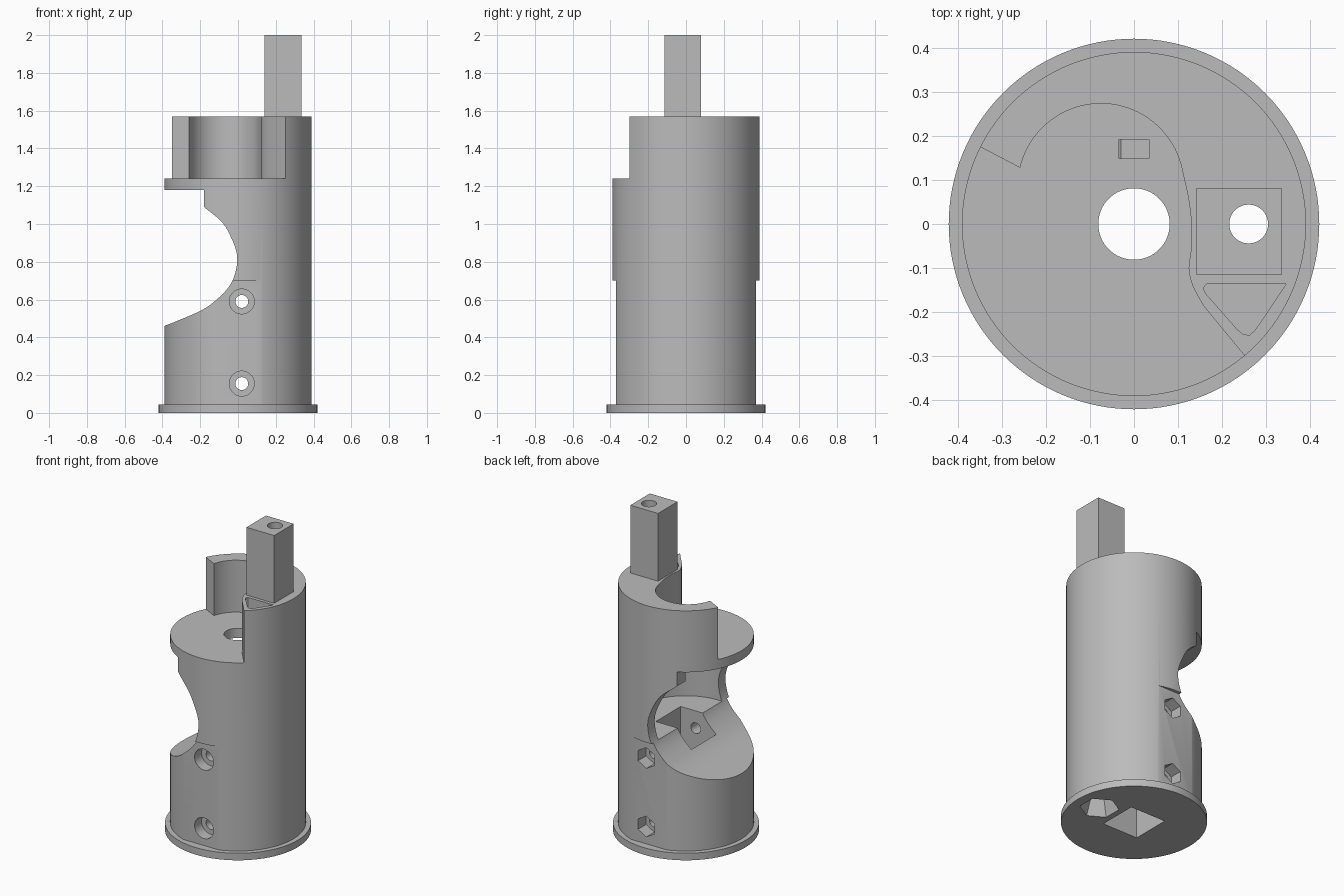
import bpy, bmesh, math
from mathutils import Vector, Matrix

if "Cube" in bpy.data.objects:
    bpy.data.objects.remove(bpy.data.objects["Cube"], do_unlink=True)

grey = bpy.data.materials.new("plain_grey")
grey.use_nodes = True
COLOUR = (0.5, 0.5, 0.5, 1)
grey.diffuse_color = COLOUR
grey.node_tree.nodes["Principled BSDF"].inputs["Base Color"].default_value = COLOUR


def finish(name, bm):
    bmesh.ops.recalc_face_normals(bm, faces=bm.faces)
    mesh = bpy.data.meshes.new(name)
    bm.to_mesh(mesh)
    bm.free()
    mesh.materials.append(grey)
    ob = bpy.data.objects.new(name, mesh)
    bpy.context.collection.objects.link(ob)
    return ob


def cone(name, centre, r1, r2, low, high, sides=96, along_y=False):
    """Cylinder or frustum between low and high, along z or y."""
    bm = bmesh.new()
    bmesh.ops.create_cone(bm, cap_ends=True, segments=sides, radius1=r1, radius2=r2, depth=high - low)
    a, b = centre
    mid = (low + high) / 2
    if along_y:
        mat = Matrix.Translation((a, mid, b)) @ Matrix.Rotation(-math.pi / 2, 4, 'X')
    else:
        mat = Matrix.Translation((a, b, mid))
    bm.transform(mat)
    return finish(name, bm)


def box(name, low, high):
    bm = bmesh.new()
    bmesh.ops.create_cube(bm, size=1)
    for v in bm.verts:
        v.co = [l + (c + 0.5) * (h - l) for c, l, h in zip(v.co, low, high)]
    return finish(name, bm)


def prism(name, outline, low, high, along_y=False):
    """Extrudes an (x, y) outline along z, or an (x, z) outline along y."""
    bm = bmesh.new()
    place = (lambda p, d: (p[0], d, p[1])) if along_y else (lambda p, d: (p[0], p[1], d))
    rings = [[bm.verts.new(place(p, d)) for p in outline] for d in (low, high)]
    bm.faces.new(rings[0])
    bm.faces.new(rings[1])
    n = len(outline)
    for i in range(n):
        j = (i + 1) % n
        bm.faces.new((rings[0][i], rings[0][j], rings[1][j], rings[1][i]))
    return finish(name, bm)


def spline(points, steps=6):
    """Smooth curve through the points."""
    p = [Vector(q) for q in points]
    p = [2 * p[0] - p[1]] + p + [2 * p[-1] - p[-2]]
    out = []
    for a, b, c, d in zip(p, p[1:], p[2:], p[3:]):
        for i in range(steps):
            t = i / steps
            out.append(0.5 * (2 * b + (c - a) * t + (2 * a - 5 * b + 4 * c - d) * t * t
                              + (3 * b - a - 3 * c + d) * t ** 3))
    return [tuple(q) for q in out + [p[-2]]]


def boolean(target, tool, operation='DIFFERENCE'):
    mod = target.modifiers.new(tool.name, 'BOOLEAN')
    mod.operation = operation
    mod.solver = 'EXACT'
    mod.object = tool
    bpy.ops.object.select_all(action='DESELECT')
    bpy.context.view_layer.objects.active = target
    target.select_set(True)
    bpy.ops.object.modifier_apply(modifier=mod.name)
    bpy.data.objects.remove(tool, do_unlink=True)


# Main cylinder
housing = cone("housing", (0, 0), 0.39, 0.39, 0.02, 1.57, 128)

# Flats on front and back of the lower body
for s in (-1, 1):
    ys = sorted((s * 0.37, s * 0.6))
    boolean(housing, box("flat_cutter", (-0.5, ys[0], -0.1), (0.5, ys[1], 0.70)))

# Base flange and square post
boolean(housing, cone("flange", (0, 0), 0.42, 0.42, 0, 0.045, 128), 'UNION')
boolean(housing, box("post", (0.14, -0.115, 1.45), (0.335, 0.08, 2.0)), 'UNION')

# Upper pocket with a round back and a curved side wall
arc = [(-0.075 + 0.188 * math.cos(math.radians(a)), 0.085 + 0.188 * math.sin(math.radians(a)))
       for a in range(167, 14, -4)]
side = spline([(0.112, 0.11), (0.123, 0.06), (0.13, 0.0), (0.129, -0.06), (0.124, -0.1),
               (0.133, -0.14), (0.157, -0.185)], 4)
pocket = [(-0.6, 0.307)] + arc + side + [(0.45, -0.54), (0.45, -0.7), (-0.6, -0.7)]
boolean(housing, prism("pocket_cutter", pocket, 1.24, 1.8))

# Curved side opening, cut right through front to back
curve = spline([(-0.5, 0.42), (-0.39, 0.46), (-0.2, 0.54), (-0.107, 0.605), (-0.04, 0.68),
                (-0.01, 0.76), (-0.006, 0.84), (-0.035, 0.925), (-0.085, 1.01), (-0.18, 1.09)])
boolean(housing, prism("opening_cutter", curve + [(-0.18, 1.18), (-0.5, 1.18)], -0.6, 0.6, True))

# Round inner chamber, square shaft and axle hole
boolean(housing, cone("chamber_cutter", (0, 0), 0.32, 0.32, 0.70, 1.179))
boolean(housing, box("shaft_cutter", (-0.125, -0.125, -0.1), (0.125, 0.125, 0.75)))
boolean(housing, cone("axle_cutter", (0, 0), 0.081, 0.081, 1.1, 1.3, 64))
boolean(housing, box("slot_cutter", (-0.034, 0.148, 1.1), (0.034, 0.191, 1.3)))

# Bore through the post, with a tapered recess below
boolean(housing, cone("bore_cutter", (0.26, 0), 0.044, 0.044, -0.1, 2.1, 48))
boolean(housing, cone("recess_cutter", (0.26, 0), 0.125, 0.055, -0.03, 0.16, 6))

# Triangular pocket beside the post
triangle = [(0.165, -0.136), (0.345, -0.136), (0.275, -0.24), (0.262, -0.252), (0.248, -0.25),
            (0.235, -0.24), (0.162, -0.157), (0.157, -0.145)]
boolean(housing, prism("triangle_cutter", triangle, 1.32, 1.8))

# Screw holes with round counterbores in front and hexagon recesses behind
for z in (0.155, 0.59):
    c = (0.02, z)
    boolean(housing, cone("screw_cutter", c, 0.034, 0.034, -0.6, 0.6, 32, True))
    boolean(housing, cone("counterbore_cutter", c, 0.066, 0.066, -0.6, -0.30, 48, True))
    boolean(housing, cone("hexagon_cutter", c, 0.066, 0.066, 0.29, 0.6, 6, True))

bpy.ops.object.select_all(action='DESELECT')
housing.select_set(True)
bpy.context.view_layer.objects.active = housing
bpy.ops.object.shade_smooth_by_angle(angle=math.radians(25))
